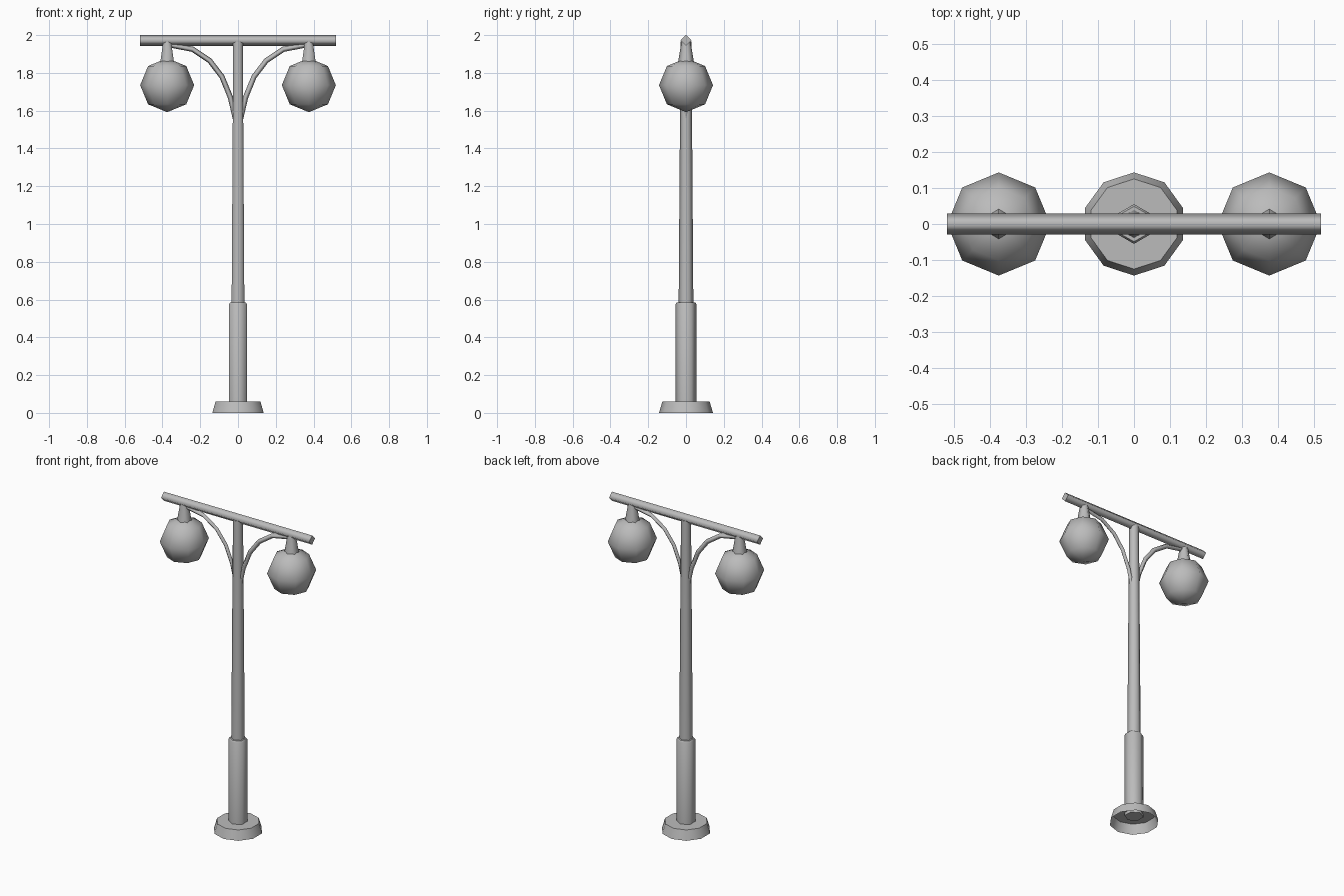
import bpy, bmesh, math
from mathutils import Vector

cube = bpy.data.objects.get("Cube")
if cube:
    bpy.data.objects.remove(cube, do_unlink=True)

grey = bpy.data.materials.new("painted_grey")
grey.use_nodes = True
COLOUR = (0.5, 0.5, 0.5, 1)
grey.diffuse_color = COLOUR
grey.node_tree.nodes["Principled BSDF"].inputs["Base Color"].default_value = COLOUR


def add_object(name, bm):
    bmesh.ops.recalc_face_normals(bm, faces=bm.faces)
    mesh = bpy.data.meshes.new(name)
    bm.to_mesh(mesh)
    bm.free()
    mesh.materials.append(grey)
    obj = bpy.data.objects.new(name, mesh)
    bpy.context.collection.objects.link(obj)
    return obj


def tube(name, path, radii, sides, cap_start=True):
    """Sweep a polygon, with one corner along y, down a path in the xz plane."""
    bm = bmesh.new()
    pts = [Vector((x, 0, z)) for x, z in path]
    y_axis = Vector((0, 1, 0))
    rings = []
    for i, (p, r) in enumerate(zip(pts, radii)):
        along = (pts[min(i + 1, len(pts) - 1)] - pts[max(i - 1, 0)]).normalized()
        across = y_axis.cross(along)
        angles = [math.tau * k / sides for k in range(sides)]
        rings.append([bm.verts.new(p + r * (math.cos(a) * y_axis + math.sin(a) * across))
                      for a in angles])
    for low, high in zip(rings, rings[1:]):
        for k in range(sides):
            n = (k + 1) % sides
            bm.faces.new((low[k], low[n], high[n], high[k])).smooth = True
    # Caps stay flat so their rims are crisp
    bm.faces.new(rings[-1])
    if cap_start:
        bm.faces.new(rings[0])
    return add_object(name, bm)


# Post: hollow foot, thick sleeve and tapering upper pole
foot = tube("base_foot", [(0, 0), (0, 0.06)], [0.143, 0.125], 10, cap_start=False)
tube("lower_post", [(0, 0.04), (0, 0.575), (0, 0.585)], [0.055, 0.055, 0.049], 6)
tube("upper_post", [(0, 0.57), (0, 1.965)], [0.039, 0.029], 6)

# Square bar set on its edge
tube("crossbar", [(-0.518, 1.972), (0.518, 1.972)], [0.029, 0.029], 4)

# Curved brackets and hanging globes on both sides
ARC = [(0.012, 1.55), (0.04, 1.67), (0.085, 1.78), (0.15, 1.865), (0.24, 1.925), (0.37, 1.95)]
for side, s in (("left", 1), ("right", -1)):
    tube(side + "_bracket", [(s * x, z) for x, z in ARC], [0.014] * len(ARC), 4)
    tube(side + "_lamp_neck", [(s * 0.375, 1.85), (s * 0.375, 1.965)], [0.043, 0.024], 6)
    bm = bmesh.new()
    bmesh.ops.create_uvsphere(bm, u_segments=8, v_segments=4, radius=0.143)
    for f in bm.faces:
        f.smooth = True
    globe = add_object(side + "_lamp_globe", bm)
    globe.location = (s * 0.375, 0, 1.735)
